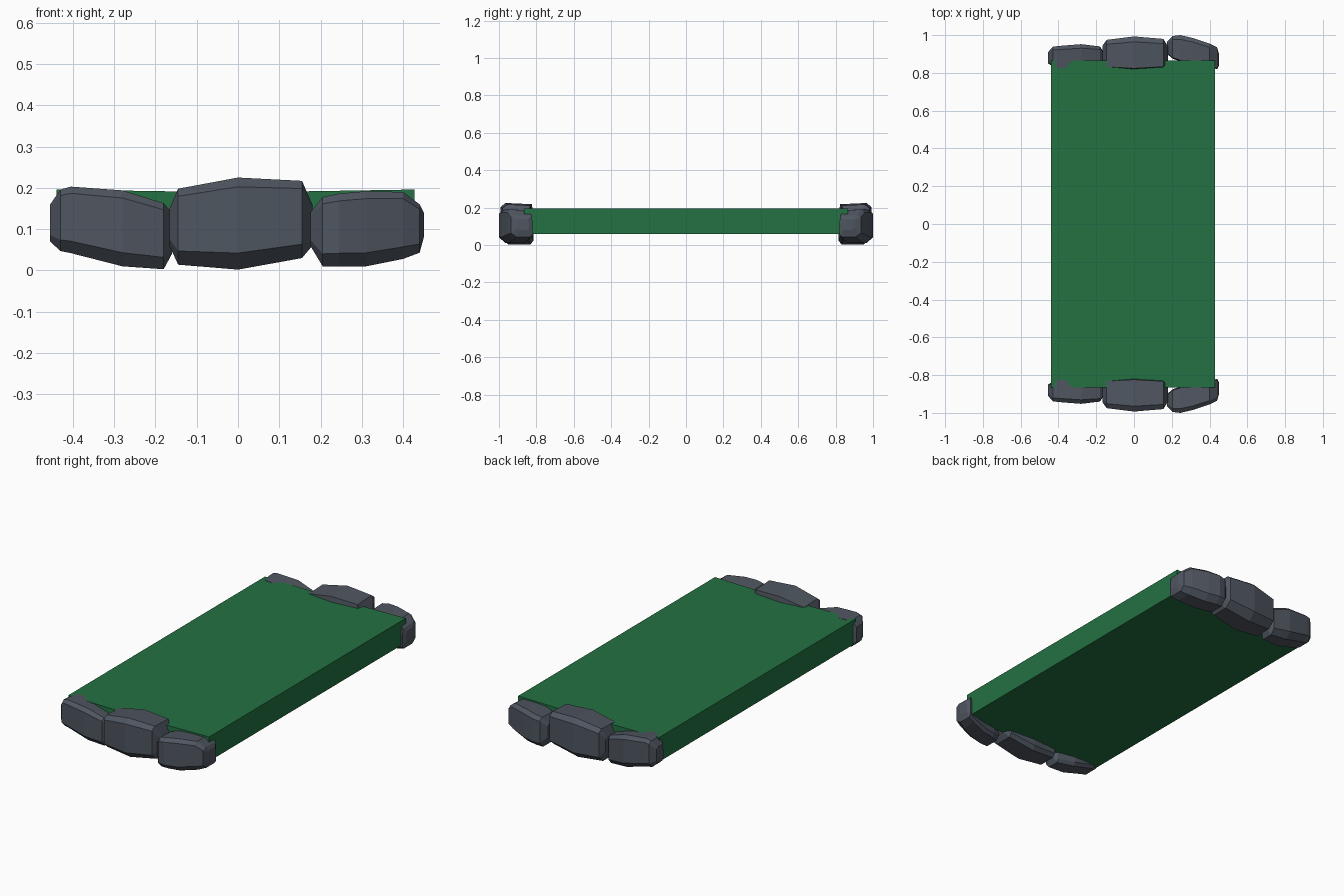
import bpy, bmesh

if "Cube" in bpy.data.objects:
    bpy.data.objects.remove(bpy.data.objects["Cube"])


def material(name, rgb):
    m = bpy.data.materials.new(name)
    m.diffuse_color = (*rgb, 1)
    m.use_nodes = True
    m.node_tree.nodes["Principled BSDF"].inputs["Base Color"].default_value = m.diffuse_color
    return m


GREEN = material("felt green", (0.017, 0.165, 0.054))
STONE = material("slate grey", (0.078, 0.092, 0.117))


def loft(name, rings, mat):
    """Join equal-length rings of points into a closed flat-shaded solid."""
    bm = bmesh.new()
    vs = [[bm.verts.new(p) for p in r] for r in rings]
    n = len(rings[0])
    for a, b in zip(vs, vs[1:]):
        for i in range(n):
            j = (i + 1) % n
            bm.faces.new((a[i], a[j], b[j], b[i]))
    bm.faces.new(vs[0])
    bm.faces.new(vs[-1])
    bmesh.ops.recalc_face_normals(bm, faces=bm.faces)
    me = bpy.data.meshes.new(name)
    bm.to_mesh(me)
    bm.free()
    me.materials.append(mat)
    ob = bpy.data.objects.new(name, me)
    bpy.context.collection.objects.link(ob)
    return ob


# slab with a very slightly dished top
profile = [(-0.44, 0.06), (0.428, 0.06), (0.428, 0.196), (0, 0.189), (-0.44, 0.196)]
loft("slab", [[(x, y, z) for x, z in profile] for y in (-0.866, 0.866)], GREEN)


def ring(x, yf, yb, z0, z1, side):
    """Chamfered cross-section of a stone: front yf, back yb, bottom z0, top z1."""
    h, d = z1 - z0, yb - yf
    pts = [(yf, z0 + 0.18 * h), (yf, z1 - 0.1 * h), (yf + 0.16 * d, z1),
           (yb - 0.05 * d, z1 - 0.03 * h), (yb, z1 - 0.35 * h),
           (yb, z0 + 0.1 * h), (yb - 0.1 * d, z0), (yf + 0.25 * d, z0)]
    return [(x, side * y, z) for y, z in pts]


# stone sections along x: (x, front y, back y, bottom z, top z)
stones = {
    "left_stone": [(-0.455, -0.91, -0.85, 0.07, 0.16), (-0.43, -0.938, -0.835, 0.047, 0.196),
                   (-0.405, -0.942, -0.82, 0.042, 0.203), (-0.28, -0.952, -0.82, 0.01, 0.194),
                   (-0.18, -0.94, -0.84, 0.003, 0.163), (-0.16, -0.91, -0.86, 0.04, 0.14)],
    "middle_stone": [(-0.166, -0.945, -0.85, 0.06, 0.15), (-0.145, -0.975, -0.825, 0.014, 0.198),
                     (0.0, -0.993, -0.815, 0.002, 0.225), (0.155, -0.98, -0.825, 0.03, 0.217),
                     (0.18, -0.94, -0.85, 0.06, 0.16)],
    "right_stone": [(0.175, -0.965, -0.9, 0.06, 0.14), (0.205, -0.995, -0.875, 0.01, 0.178),
                    (0.245, -1.0, -0.86, 0.01, 0.186), (0.31, -0.985, -0.85, 0.01, 0.192),
                    (0.4, -0.955, -0.83, 0.028, 0.19), (0.44, -0.935, -0.82, 0.043, 0.16),
                    (0.45, -0.9, -0.84, 0.08, 0.14)],
}
for end, side in (("front", 1), ("back", -1)):
    for name, secs in stones.items():
        loft(f"{end}_{name}", [ring(*s, side) for s in secs], STONE)
